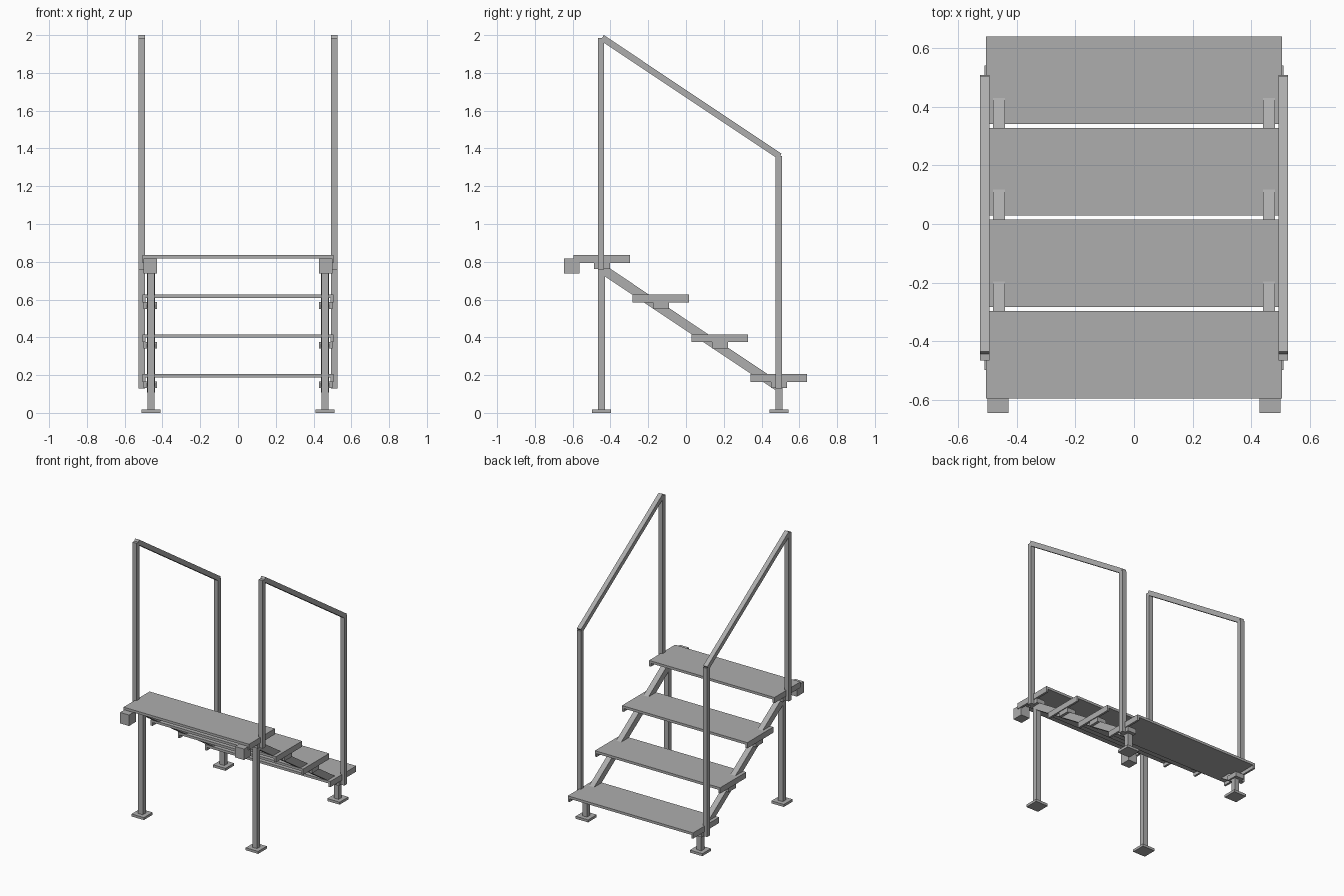
import bpy
import bmesh

cube = bpy.data.objects.get("Cube")
if cube:
    bpy.data.objects.remove(cube, do_unlink=True)

steel = bpy.data.materials.new("grey_steel")
steel.use_nodes = True
GREY = (0.42, 0.42, 0.42, 1)
steel.diffuse_color = GREY
steel.node_tree.nodes["Principled BSDF"].inputs["Base Color"].default_value = GREY


def prism(name, x0, x1, profile):
    """Extrude a side profile of (y, z) points from x0 to x1."""
    bm = bmesh.new()
    face = bm.faces.new([bm.verts.new((x0, y, z)) for y, z in profile])
    grown = bmesh.ops.extrude_face_region(bm, geom=[face])["geom"]
    moved = [v for v in grown if isinstance(v, bmesh.types.BMVert)]
    bmesh.ops.translate(bm, verts=moved, vec=(x1 - x0, 0, 0))
    bmesh.ops.recalc_face_normals(bm, faces=bm.faces)
    mesh = bpy.data.meshes.new(name)
    bm.to_mesh(mesh)
    bm.free()
    mesh.materials.append(steel)
    obj = bpy.data.objects.new(name, mesh)
    bpy.context.collection.objects.link(obj)
    return obj


def box(name, x, y, z):
    return prism(name, x[0], x[1], [(y[0], z[0]), (y[1], z[0]), (y[1], z[1]), (y[0], z[1])])


def pair(make, name, x, *shape):
    """Build a part on the left and its mirror on the right."""
    make("left_" + name, x, *shape)
    make("right_" + name, (-x[1], -x[0]), *shape)


def beam(name, x, profile):
    return prism(name, x[0], x[1], profile)


FRONT, BACK = -0.448, 0.492      # leg centres
RISE, RUN = 0.21, 0.3125
LEG_X, POST_X, BRACKET_X = (0.442, 0.48), (0.493, 0.526), (0.43, 0.5)

# Treads: thin plate with folded ends, each on a pair of brackets
for i in range(4):
    y, z = -0.596 + i * RUN, 0.836 - i * RISE
    depth = (y, y + 0.299)
    box(f"tread_{i + 1}", (-0.506, 0.506), depth, (z - 0.018, z))
    pair(box, f"tread_lip_{i + 1}", (0.491, 0.506), depth, (z - 0.042, z - 0.018))
    pair(box, f"tread_bracket_{i + 1}", BRACKET_X, (y + 0.108, y + 0.193), (z - 0.075, z - 0.04))

# Legs and foot plates
for side, y, top in (("front", FRONT, 0.79), ("back", BACK, 0.16)):
    pair(box, side + "_leg", LEG_X, (y - 0.018, y + 0.018), (0.015, top))
    pair(box, side + "_foot", (0.411, 0.511), (y - 0.05, y + 0.05), (0, 0.018))

# Sloping stringers
pair(beam, "stringer", (0.44, 0.481),
     [(FRONT, 0.735), (BACK, 0.108), (BACK, 0.165), (FRONT, 0.795)])

# Blocks at the front of the landing
pair(box, "landing_block", (0.428, 0.5), (-0.645, -0.565), (0.738, 0.818))

# Handrails with their posts
pair(box, "front_post", POST_X, (-0.466, -0.433), (0.76, 1.985))
pair(box, "back_post", POST_X, (0.475, 0.508), (0.13, 1.36))
pair(beam, "handrail", POST_X,
     [(-0.435, 2.0), (-0.453, 1.972), (0.488, 1.344), (0.506, 1.372)])
